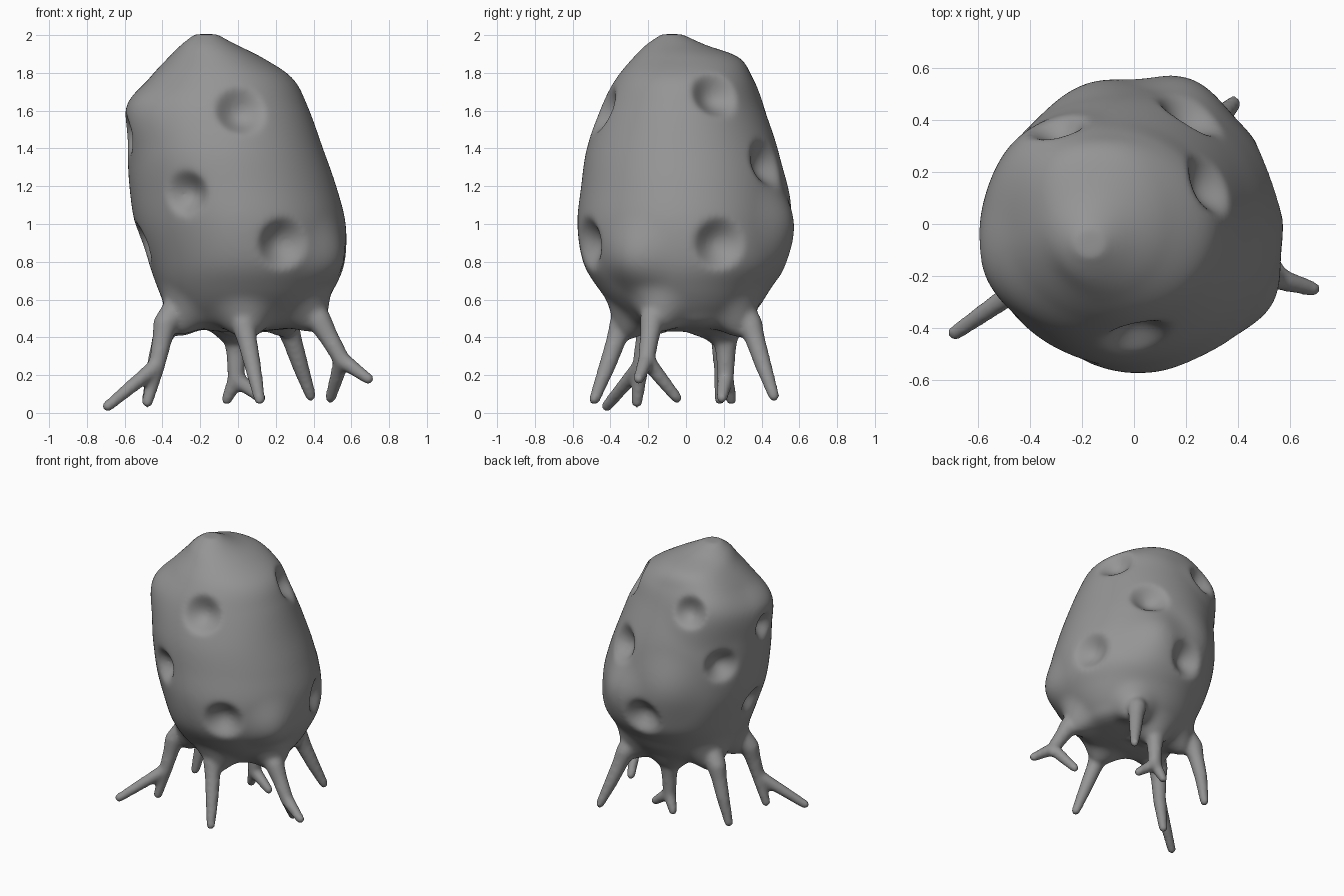
import bpy, bmesh, math
from mathutils import Vector

if "Cube" in bpy.data.objects:
    bpy.data.objects.remove(bpy.data.objects["Cube"])

grey = bpy.data.materials.new("stone_grey")
grey.use_nodes = True
tone = (0.3, 0.3, 0.3, 1)
grey.diffuse_color = tone
grey.node_tree.nodes["Principled BSDF"].inputs["Base Color"].default_value = tone

# Body rings: height, then extents -x, +x, -y, +y
RINGS = [
    (2.005, -.23, -.11, -.13, -.02), (1.95, -.3, -.01, -.21, .1),
    (1.88, -.37, .13, -.28, .28), (1.77, -.47, .29, -.37, .35),
    (1.62, -.585, .37, -.45, .41), (1.4, -.585, .45, -.525, .485),
    (1.2, -.575, .52, -.555, .525), (1.0, -.545, .57, -.575, .545),
    (.8, -.475, .565, -.545, .535), (.66, -.425, .51, -.465, .45),
    (.54, -.37, .43, -.36, .37), (.46, -.28, .34, -.26, .28),
    (.43, -.1, .1, -.1, .1)]
# Pits: centre, radius
PITS = [
    ((-.27, -.5, 1.17), .13), ((.02, -.43, 1.6), .145), ((.24, -.5, .9), .15),
    ((.3, .16, 1.69), .14), ((.53, .18, .89), .15), ((.22, .43, 1.32), .145),
    ((-.29, .36, 1.66), .125), ((-.5, .27, 1.28), .13), ((-.57, -.1, 1.47), .11),
    ((-.02, .54, .87), .145), ((-.5, -.06, .9), .12)]
# Blunt corners and one flatter patch: centre, push, radius
BUMPS = [((.2, .53, 1.0), .05, .28), ((.49, -.29, .82), .045, .25),
         ((-.53, -.2, 1.6), .02, .3), ((-.17, .5, 1.1), .03, .3),
         ((-.36, .28, 1.7), .05, .35), ((-.34, -.44, 1.0), -.02, .4)]
# Legs: root, knee, tips
LEGS = [
    ((-.385, -.2, .47), (-.43, -.24, .25), [(-.69, -.42, .035), (-.48, -.26, .055)]),
    ((.43, -.18, .49), (.55, -.21, .28), [(.69, -.25, .18), (.49, -.05, .08)]),
    ((-.01, .21, .4), (-.01, .21, .18), [(-.06, .24, .07), (.12, .19, .08)]),
    ((.03, -.34, .47), (.08, -.42, .24), [(.115, -.485, .07)]),
    ((.26, .34, .47), (.33, .41, .25), [(.385, .465, .09)]),
    ((-.38, .18, .47), (-.44, .19, .25), [(-.48, .18, .07)])]


def spline(a, b, c, d, t):
    return [.5 * (2 * q + (r - p) * t + (2 * p - 5 * q + 4 * r - s) * t * t
                  + (3 * q - p - 3 * r + s) * t ** 3)
            for p, q, r, s in zip(a, b, c, d)]


# Body: smooth loft through the rings
SIDES, STEPS = 128, 10
bm = bmesh.new()
levels = []
for i in range(len(RINGS) - 1):
    a, b, c, d = (RINGS[min(max(i + k, 0), len(RINGS) - 1)] for k in (-1, 0, 1, 2))
    levels += [spline(a, b, c, d, s / STEPS) for s in range(STEPS)]
levels.append(RINGS[-1])
loops = []
for z, x0, x1, y0, y1 in levels:
    loops.append([bm.verts.new(((x0 + x1) / 2 + (x1 - x0) / 2 * math.cos(t),
                                (y0 + y1) / 2 + (y1 - y0) / 2 * math.sin(t), z))
                  for t in (2 * math.pi * k / SIDES for k in range(SIDES))])
for up, low in zip(loops, loops[1:]):
    for k in range(SIDES):
        j = (k + 1) % SIDES
        bm.faces.new((up[k], low[k], low[j], up[j]))
bm.faces.new(loops[0])
bm.faces.new(loops[-1][::-1])
bm.normal_update()


def press(centre, radius, amount, power, along=None):
    """Move the skin around a point, along its normal or a given direction."""
    near = min(bm.verts, key=lambda v: (v.co - Vector(centre)).length)
    origin, way = near.co.copy(), along or near.normal.copy()
    for v in bm.verts:
        t = (v.co - origin).length / radius
        if t < 1:
            v.co += way * amount * (1 - t * t) ** power


for centre, push, radius in BUMPS:
    press(centre, radius, push, 2.5)
for centre, radius in PITS:
    press(centre, radius, -.085, 1.6)
# Draw the skin down into a web around each leg
for root, knee, tips in LEGS:
    press(root, .2, .1, 3, (Vector(knee) - Vector(root)).normalized())


# Legs: tapered round limbs
def limb(points):
    for (p, r0), (q, r1) in zip(points, points[1:]):
        p, q = Vector(p), Vector(q)
        turn = (q - p).to_track_quat('Z', 'Y').to_matrix().to_4x4()
        turn.translation = (p + q) / 2
        bmesh.ops.create_cone(bm, cap_ends=True, segments=20, radius1=r0, radius2=r1,
                              depth=(q - p).length, matrix=turn)
        ball = turn.copy()
        ball.translation = q
        bmesh.ops.create_uvsphere(bm, u_segments=20, v_segments=12, radius=r1, matrix=ball)


for root, knee, tips in LEGS:
    root, knee = Vector(root), Vector(knee)
    inner = Vector((root.x * .75, root.y * .75, root.z + .13))
    limb([(inner, .08), (root, .066), (root.lerp(knee, .4), .053), (knee, .045)])
    for tip in tips:
        limb([(knee, .045), (tip, .031)])

mesh = bpy.data.meshes.new("pitted_body")
bm.to_mesh(mesh)
bm.free()
body = bpy.data.objects.new("pitted_body_with_legs", mesh)
bpy.context.collection.objects.link(body)
mesh.materials.append(grey)

# Fuse the limbs into the body and soften the joins
fuse = body.modifiers.new("fuse", 'REMESH')
fuse.mode = 'VOXEL'
fuse.voxel_size = .013
fuse.use_smooth_shade = True
soften = body.modifiers.new("soften", 'SMOOTH')
soften.factor = .5
soften.iterations = 14
